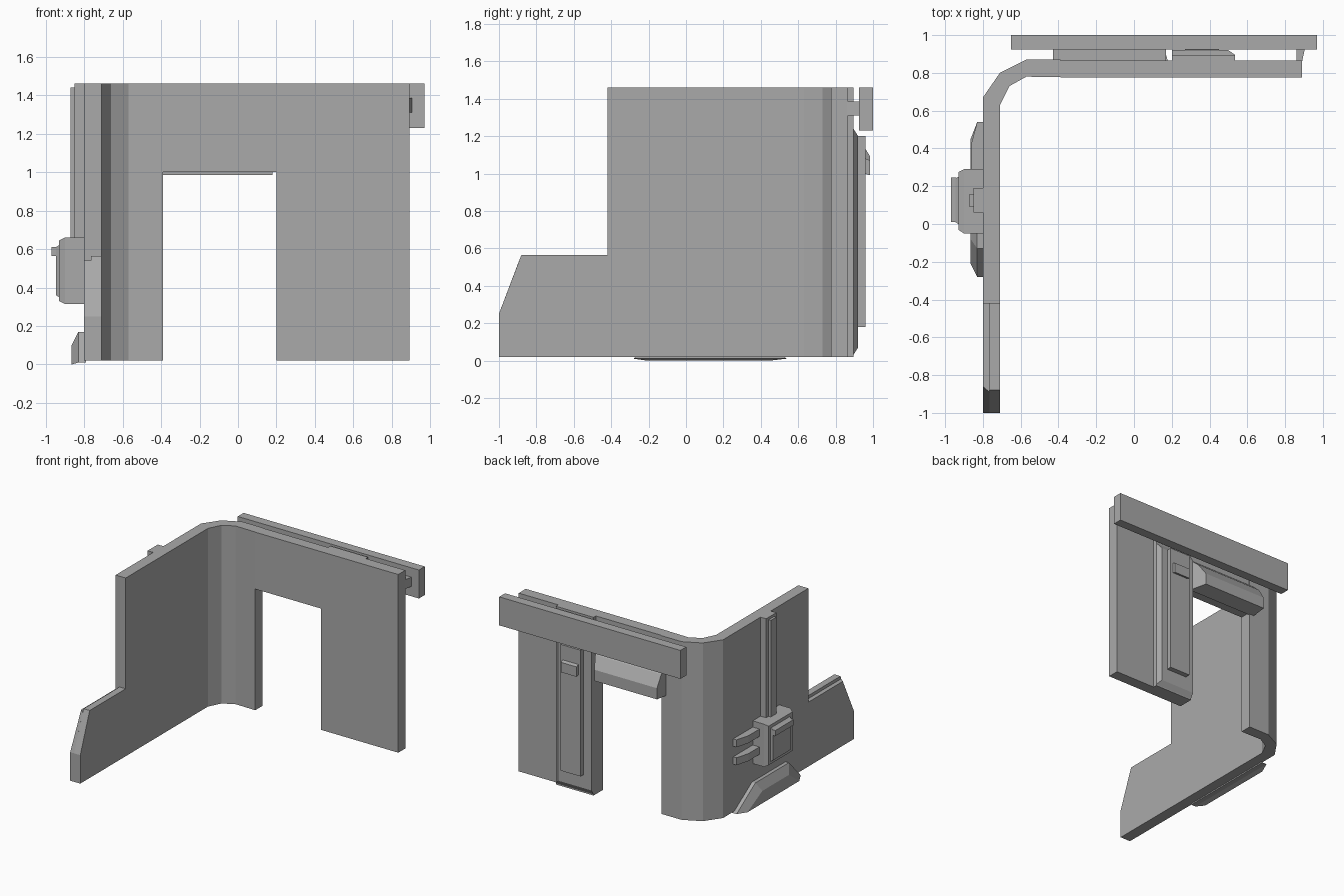
import bpy, bmesh

cube = bpy.data.objects.get("Cube")
if cube:
    bpy.data.objects.remove(cube, do_unlink=True)

grey = bpy.data.materials.new("plain grey")
grey.use_nodes = True
grey.diffuse_color = (0.4, 0.4, 0.4, 1)
grey.node_tree.nodes["Principled BSDF"].inputs["Base Color"].default_value = (0.4, 0.4, 0.4, 1)


def loft(name, base, top):
    """Solid between two matching outlines of 3D points."""
    bm = bmesh.new()
    a = [bm.verts.new(p) for p in base]
    b = [bm.verts.new(p) for p in top]
    n = len(a)
    bm.faces.new(a)
    bm.faces.new(b)
    for i in range(n):
        j = (i + 1) % n
        bm.faces.new((a[i], a[j], b[j], b[i]))
    bmesh.ops.recalc_face_normals(bm, faces=bm.faces)
    me = bpy.data.meshes.new(name)
    bm.to_mesh(me)
    bm.free()
    me.materials.append(grey)
    ob = bpy.data.objects.new(name, me)
    bpy.context.collection.objects.link(ob)
    return ob


def along_z(name, pts, z0, z1):
    return loft(name, [(x, y, z0) for x, y in pts], [(x, y, z1) for x, y in pts])


def along_x(name, pts, x0, x1, pts2=None):
    return loft(name, [(x0, y, z) for y, z in pts], [(x1, y, z) for y, z in pts2 or pts])


def along_y(name, pts, y0, y1, pts2=None):
    return loft(name, [(x, y0, z) for x, z in pts], [(x, y1, z) for x, z in pts2 or pts])


def rect(a0, a1, b0, b1):
    return [(a0, b0), (a1, b0), (a1, b1), (a0, b1)]


def box(name, x0, x1, y0, y1, z0, z1):
    return along_z(name, rect(x0, x1, y0, y1), z0, z1)


LOW, HIGH = 0.02, 1.46

# Bent wall: side, faceted corner, and back with a doorway
along_z("corner_wall", [(-.8, -.42), (-.8, .67), (-.71, .80), (-.57, .87), (-.39, .87),
                        (-.39, .777), (-.57, .78), (-.66, .73), (-.71, .63), (-.71, -.42)], LOW, HIGH)
along_y("back_wall", [(-.39, 1.0), (.2, 1.0), (.2, LOW), (.89, LOW), (.89, HIGH), (-.39, HIGH)],
        .775, .865)

# Low front wing with a stepped top
along_x("wing_inner", [(-1, LOW), (-.42, LOW), (-.42, .565), (-.88, .565), (-1, .25)], -.765, -.71)
along_x("wing_outer", [(-1, LOW), (-.42, LOW), (-.42, .54), (-.86, .54), (-1, .25)], -.8, -.765,
        [(-1, LOW), (-.42, LOW), (-.42, .54), (-.89, .54), (-1, .25)])

# Rail across the back and its mounts
box("top_rail", -.65, .97, .925, 1, 1.23, HIGH)
box("rail_mount_wide", -.43, .17, .86, .93, 1.31, 1.385)
along_z("rail_mount_end", [(.86, .86), (.89, .86), (.905, .93), (.86, .93)], 1.31, 1.385)

# Sloped awning above the doorway
loft("awning",
     [(-.43, y, z) for y, z in [(.86, .985), (.86, 1.24), (.93, 1.18), (.985, 1.09), (.985, 1.0)]],
     [(x, y, z) for x, y, z in [(.18, .86, .985), (.18, .86, 1.24), (.16, .93, 1.18),
                                (.13, .985, 1.09), (.13, .985, 1.0)]])

# Door-side column with raised panel and latch
box("column_back", .2, .535, .86, .895, LOW, HIGH)
along_y("column_front", rect(.2, .535, .03, 1.24), .895, .92, rect(.2, .5, .07, 1.2))
box("column_panel", .27, .45, .92, .96, .18, 1.2)
along_x("column_latch", [(.95, 1.0), (.985, .99), (.985, 1.07), (.96, 1.08)], .29, .43)

# Vertical guide on the side wall
box("guide_base", -.85, -.79, .06, .19, .6, HIGH)
box("guide_ridge", -.87, -.84, .09, .16, .6, 1.44)

# Lock box with stepped cover and handle
box("lock_box", -.9, -.79, -.05, .29, .315, .66)
along_x("lock_rim", rect(-.05, .29, .315, .66), -.9, -.93, rect(-.03, .275, .33, .645))
along_x("lock_cover", rect(0, .25, .35, .62), -.93, -.945, rect(.01, .24, .36, .61))
box("lock_handle", -.97, -.94, .01, .245, .565, .61)

# Two bolts beside the lock box
for label, z in (("upper", .55), ("lower", .405)):
    along_z(label + "_bolt", [(-.8, .28), (-.86, .28), (-.86, .43), (-.83, .54), (-.8, .54)], z, z + .06)

# Wedge at the foot of the side wall
along_x("foot_wedge_base", [(-.28, .01), (.54, .01), (.3, .17), (-.13, .17)], -.79, -.83)
along_x("foot_wedge_face", [(-.28, .01), (.54, .01), (.3, .17), (-.13, .17)], -.83, -.865,
        [(-.21, 0), (.45, 0), (.26, .1), (-.08, .1)])
